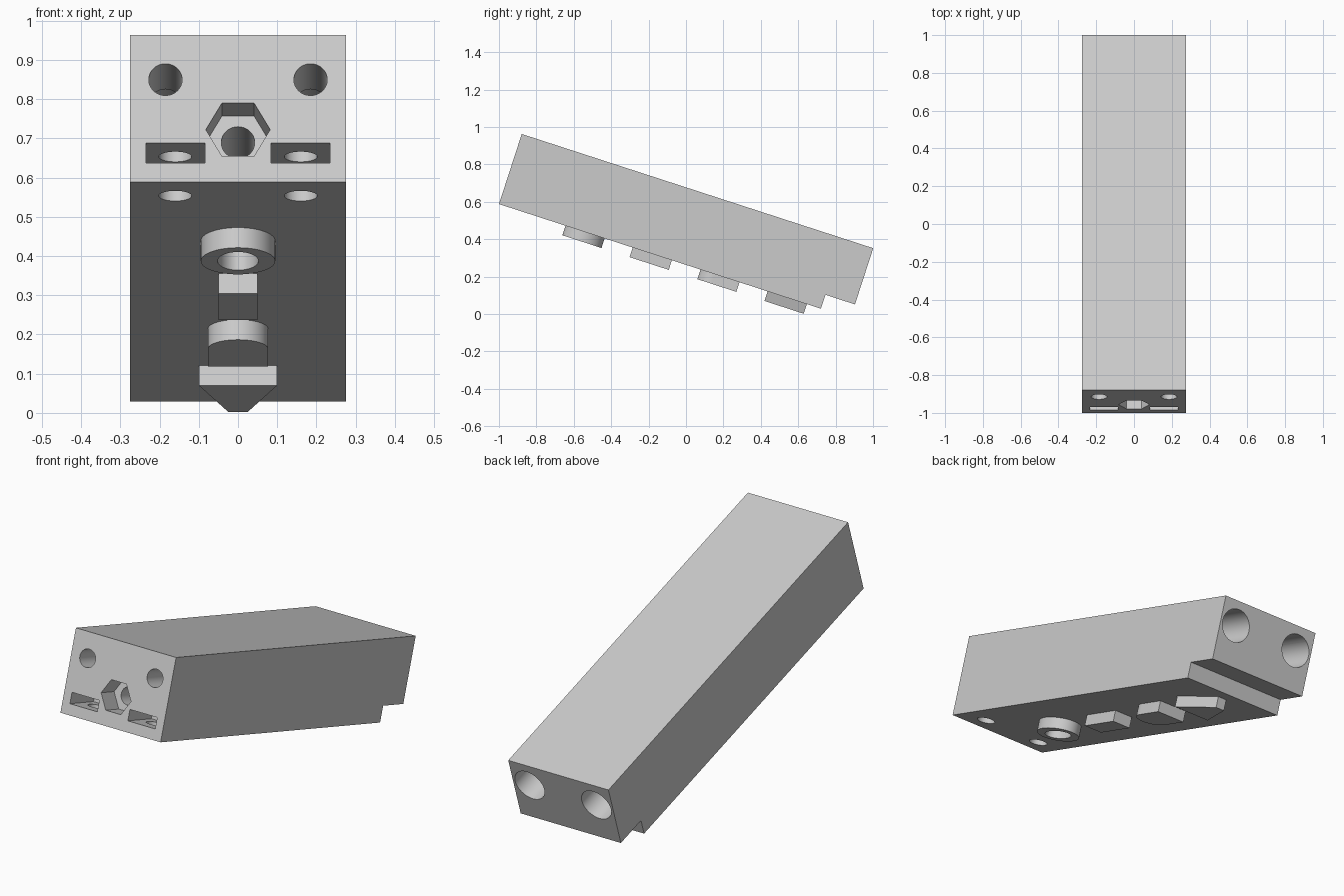
import bpy, bmesh
from math import cos, sin, pi, radians
from mathutils import Matrix

cube = bpy.data.objects.get("Cube")
if cube:
    bpy.data.objects.remove(cube, do_unlink=True)

grey = bpy.data.materials.new("light grey")
grey.use_nodes = True
grey.diffuse_color = (0.6, 0.6, 0.6, 1)
grey.node_tree.nodes["Principled BSDF"].inputs["Base Color"].default_value = (0.6, 0.6, 0.6, 1)

# Block frame: x across, u along the length, w up; tilted down to the back
TILT = Matrix.Translation((0, -1, 0.588)) @ Matrix.Rotation(radians(-18), 4, "X")
LENGTH, HEIGHT, HALF = 1.976, 0.394, 0.275


def place(axis, a, b, t):
    return {"x": (t, a, b), "u": (a, t, b), "w": (a, b, t)}[axis]


def prism(name, outline, axis, lo, hi):
    """Extrude an outline along one axis of the block frame."""
    bm = bmesh.new()
    ends = [[bm.verts.new(place(axis, a, b, t)) for a, b in outline] for t in (lo, hi)]
    for end in ends:
        bm.faces.new(end)
    n = len(outline)
    for i in range(n):
        j = (i + 1) % n
        bm.faces.new((ends[0][i], ends[0][j], ends[1][j], ends[1][i]))
    bmesh.ops.recalc_face_normals(bm, faces=bm.faces)
    mesh = bpy.data.meshes.new(name)
    bm.to_mesh(mesh)
    bm.free()
    mesh.materials.append(grey)
    obj = bpy.data.objects.new(name, mesh)
    bpy.context.collection.objects.link(obj)
    obj.matrix_world = TILT
    return obj


def ellipse(ca, cb, ra, rb=None, n=64, start=0.0, sweep=2 * pi):
    rb = rb or ra
    return [(ca + ra * cos(start + sweep * i / n), cb + rb * sin(start + sweep * i / n))
            for i in range(n)]


def rect(a0, a1, b0, b1):
    return [(a0, b0), (a1, b0), (a1, b1), (a0, b1)]


def activate(obj):
    bpy.ops.object.select_all(action="DESELECT")
    obj.select_set(True)
    bpy.context.view_layer.objects.active = obj


def cut(target, cutter):
    cutter.hide_render = True
    mod = target.modifiers.new("cut", "BOOLEAN")
    mod.operation, mod.solver, mod.object = "DIFFERENCE", "EXACT", cutter
    bpy.context.view_layer.update()
    activate(target)
    bpy.ops.object.modifier_apply(modifier=mod.name)
    bpy.data.objects.remove(cutter, do_unlink=True)


# Main block with the rear step underneath
STEP_U, STEP_W = 1.81, 0.078
body = prism("main_block", [(0, 0), (STEP_U, 0), (STEP_U, STEP_W), (LENGTH, STEP_W),
                            (LENGTH, HEIGHT), (0, HEIGHT)], "x", -HALF, HALF)

# Mirrored holes: stepped rod bores, nut slots and bolt holes
for s in (-1, 1):
    cut(body, prism("rod_bore", ellipse(s * 0.183, 0.275, 0.08), "u", 0.21, LENGTH + 0.1))
    cut(body, prism("front_hole", ellipse(s * 0.185, 0.275, 0.0425), "u", -0.1, 0.3))
    x0, x1 = sorted((s * 0.084, s * 0.234))
    cut(body, prism("nut_slot", rect(x0, x1, 0.052, 0.105), "u", -0.1, 0.195))
    cut(body, prism("bolt_hole", ellipse(s * 0.16, 0.113, 0.042), "w", -0.1, 0.2))

# Hexagonal nut recess and its central bolt hole
cut(body, prism("hex_recess", ellipse(0, 0.141, 0.082, n=6), "u", -0.1, 0.107))
cut(body, prism("centre_hole", ellipse(0, 0.141, 0.0425), "u", 0.05, 0.7))

# Raised pads along the underside
DEPTH, SINK = -0.054, 0.004
ring = prism("ring_pad", ellipse(0, 0.484, 0.095, 0.11), "w", DEPTH, SINK)
cut(ring, prism("ring_opening", ellipse(0, 0.484, 0.052, 0.075), "w", -0.1, -0.001))
pads = [
    ring,
    prism("narrow_pad", rect(-0.05, 0.05, 0.752, 0.972), "w", DEPTH, SINK),
    prism("half_round_pad", ellipse(0, 1.21, 0.077, n=32, start=pi, sweep=pi * 32 / 31)
          + [(0.077, 1.352), (-0.077, 1.352)], "w", DEPTH, SINK),
    prism("tapered_pad", [(-0.1, 1.51), (0.1, 1.51), (0.024, 1.731), (-0.024, 1.731)],
          "w", DEPTH, SINK),
]

for obj in [body] + pads:
    activate(obj)
    bpy.ops.object.shade_smooth_by_angle(angle=radians(30))
